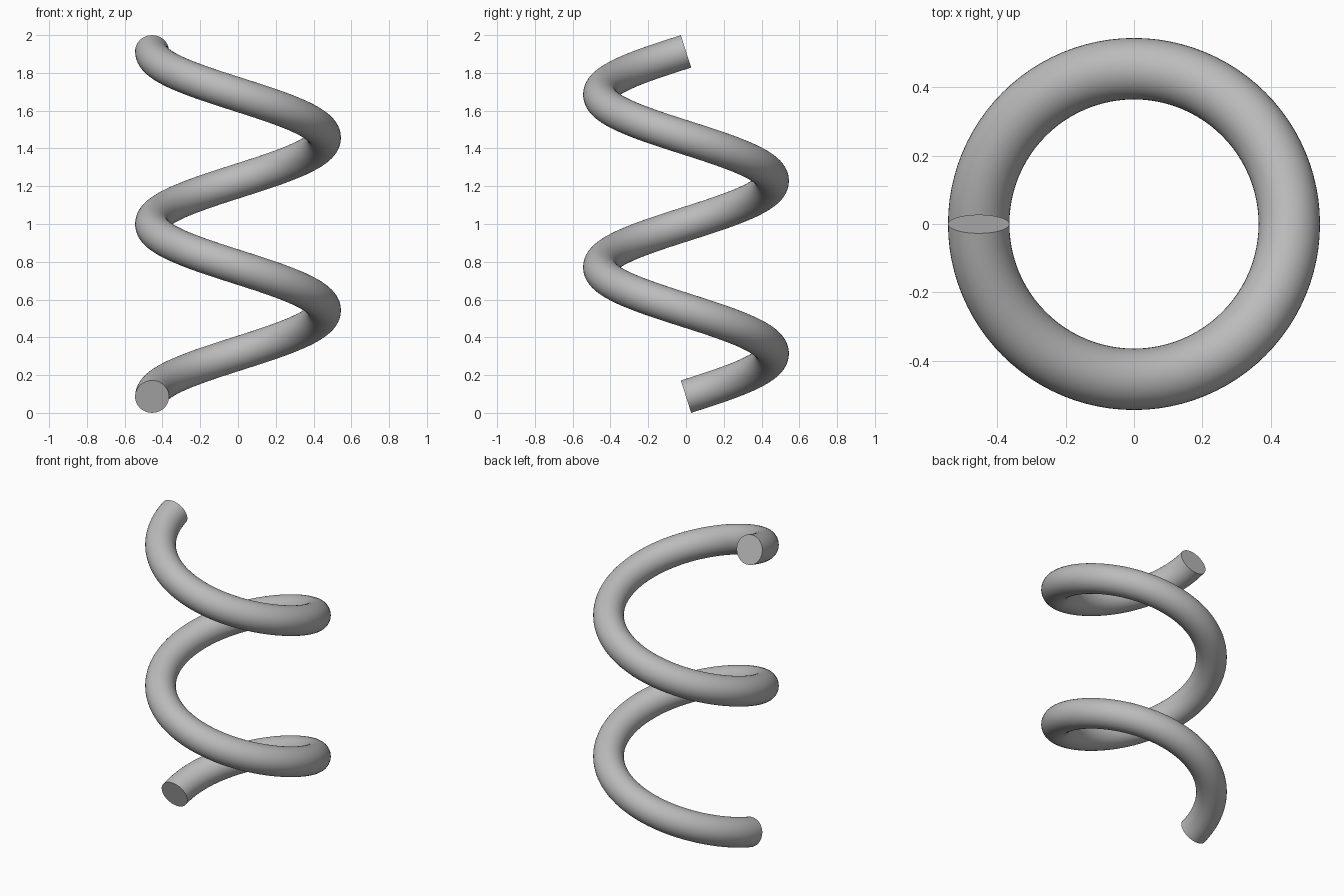
import bpy, bmesh
from math import sin, cos, pi
from mathutils import Vector

if "Cube" in bpy.data.objects:
    bpy.data.objects.remove(bpy.data.objects["Cube"])

COIL_R, WIRE_R, TURNS = 0.455, 0.09, 2
Z_START, Z_END = 0.086, 1.914
STEPS, SIDES = 192, 40

grey = bpy.data.materials.new("steel grey")
grey.use_nodes = True
colour = (0.5, 0.5, 0.5, 1)
grey.diffuse_color = colour
grey.node_tree.nodes["Principled BSDF"].inputs["Base Color"].default_value = colour

# Sweep a round section along the helix, square to its path
bm = bmesh.new()
rings = []
rise = (Z_END - Z_START) / (2 * pi * TURNS)
for i in range(STEPS + 1):
    t = 2 * pi * TURNS * i / STEPS
    outward = Vector((-cos(t), sin(t), 0))
    tangent = Vector((COIL_R * sin(t), COIL_R * cos(t), rise)).normalized()
    up = outward.cross(tangent)
    centre = outward * COIL_R + Vector((0, 0, Z_START + rise * t))
    rings.append([bm.verts.new(centre + WIRE_R * (outward * cos(a) + up * sin(a)))
                  for a in (2 * pi * k / SIDES for k in range(SIDES))])
for a, b in zip(rings, rings[1:]):
    for k in range(SIDES):
        n = (k + 1) % SIDES
        bm.faces.new((a[k], a[n], b[n], b[k]))

# Flat cut ends
bm.faces.new(rings[0])
bm.faces.new(rings[-1])
bmesh.ops.recalc_face_normals(bm, faces=bm.faces)

mesh = bpy.data.meshes.new("spring_coil")
bm.to_mesh(mesh)
bm.free()
mesh.materials.append(grey)
spring = bpy.data.objects.new("spring_coil", mesh)
bpy.context.collection.objects.link(spring)
bpy.context.view_layer.objects.active = spring
spring.select_set(True)
bpy.ops.object.shade_smooth_by_angle()
